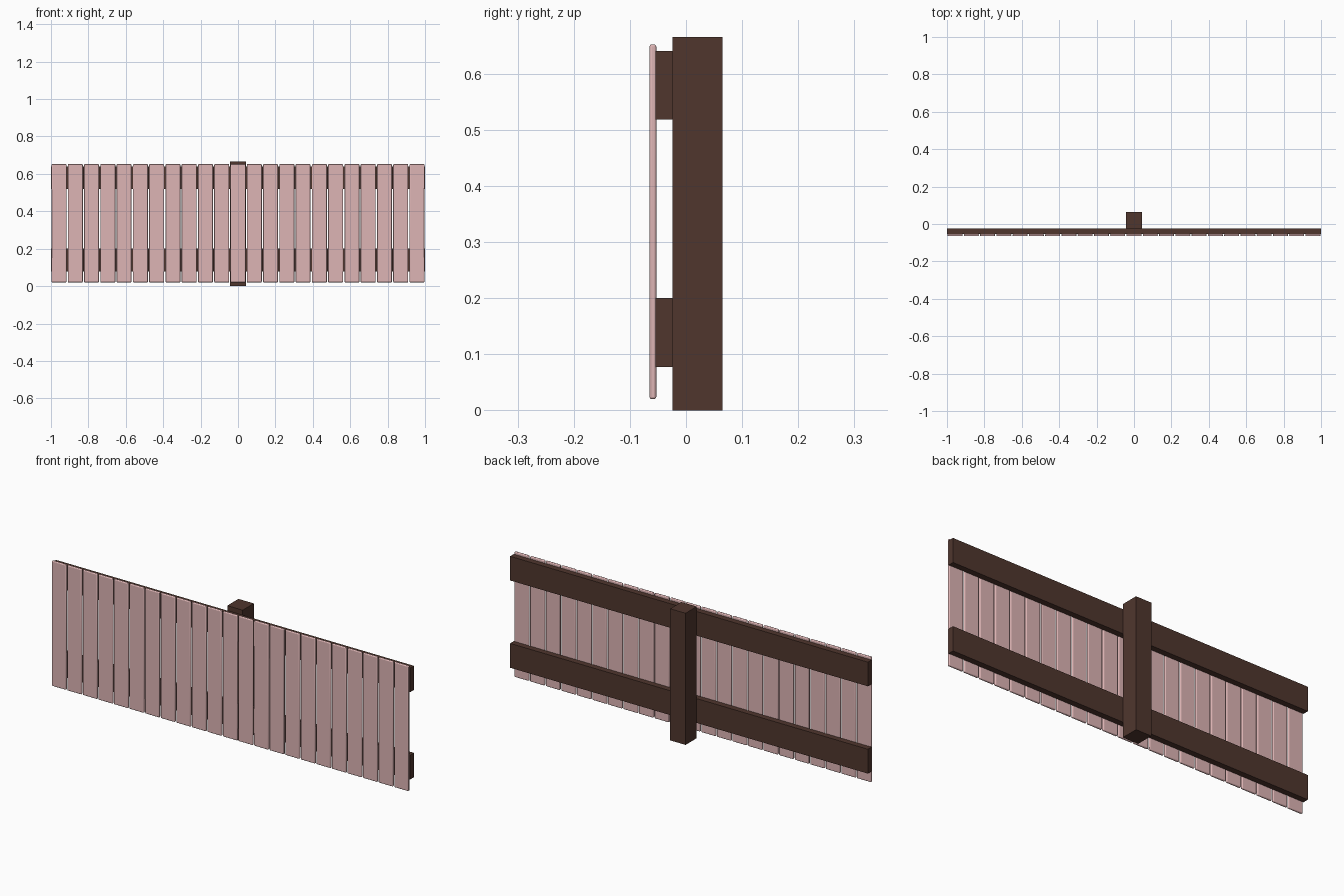
import bpy

if "Cube" in bpy.data.objects:
    bpy.data.objects.remove(bpy.data.objects["Cube"])

def material(name, color):
    m = bpy.data.materials.new(name)
    m.diffuse_color = (*color, 1)
    m.use_nodes = True
    m.node_tree.nodes["Principled BSDF"].inputs["Base Color"].default_value = m.diffuse_color
    return m

dark_wood = material("dark_wood", (0.08, 0.037, 0.027))
pink_paint = material("pink_paint", (0.73, 0.46, 0.46))

def box(name, lo, hi, mat, bevel=0.0):
    """Box spanning two corners, optionally with rounded edges."""
    bpy.ops.mesh.primitive_cube_add(size=1, location=[(a + b) / 2 for a, b in zip(lo, hi)])
    ob = bpy.context.object
    ob.name = name
    ob.scale = [b - a for a, b in zip(lo, hi)]
    bpy.ops.object.transform_apply(location=False, rotation=False, scale=True)
    ob.data.materials.append(mat)
    if bevel:
        mod = ob.modifiers.new("rounded_edges", 'BEVEL')
        mod.width = bevel
        mod.segments = 3
        bpy.ops.object.shade_smooth_by_angle()
    return ob

# Central post
box("post", (-0.043, -0.024, 0), (0.043, 0.065, 0.665), dark_wood)

# Horizontal rails in front of the post
box("lower_rail", (-1, -0.054, 0.077), (1, -0.024, 0.200), dark_wood)
box("upper_rail", (-1, -0.054, 0.518), (1, -0.024, 0.640), dark_wood)

# Row of vertical planks across the front
COUNT, PITCH, WIDTH = 23, 0.087, 0.080
for i in range(COUNT):
    x = (i - (COUNT - 1) / 2) * PITCH
    box(f"plank_{i + 1}", (x - WIDTH / 2, -0.065, 0.020),
        (x + WIDTH / 2, -0.053, 0.652), pink_paint, bevel=0.004)
